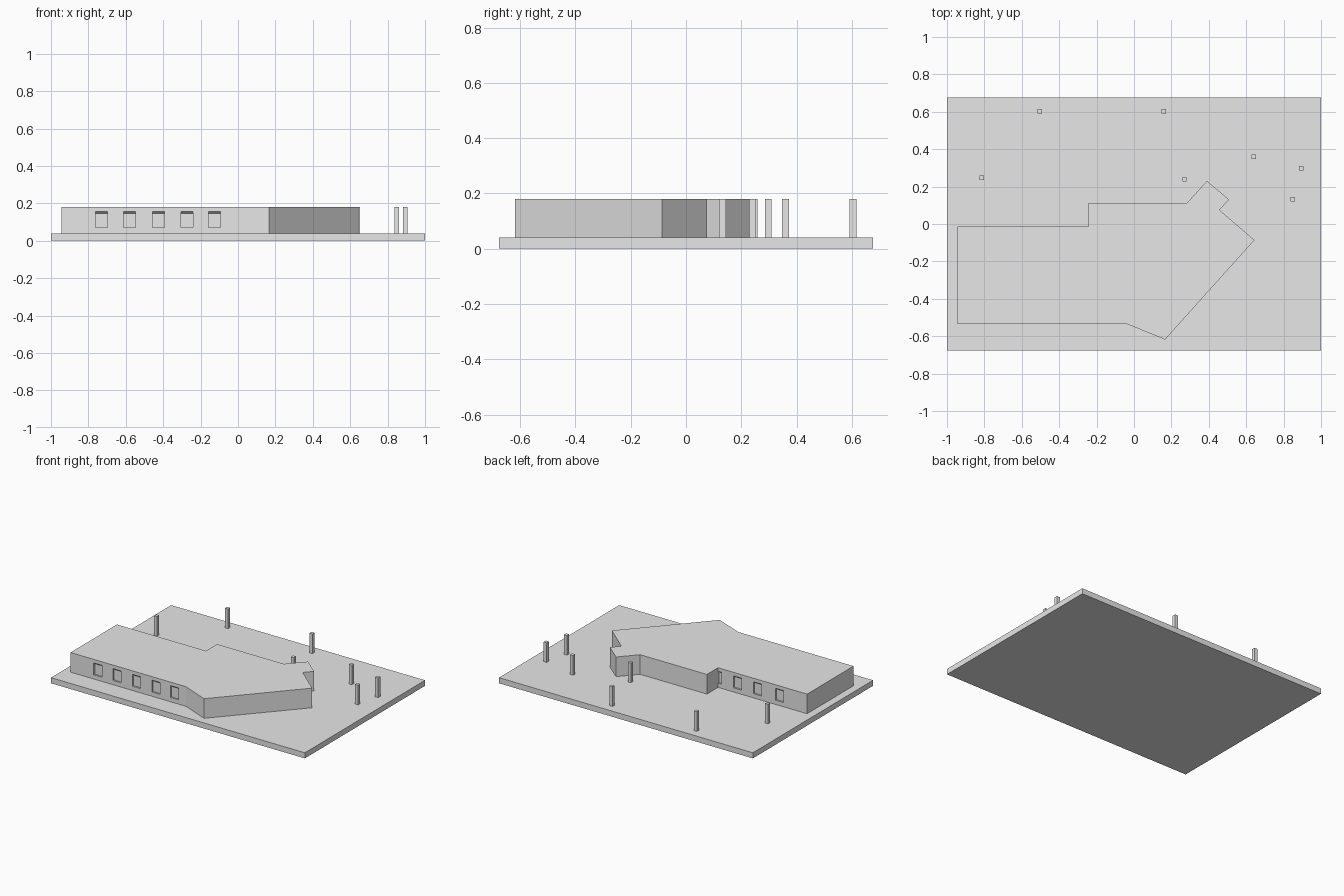
import bpy
import bmesh
from mathutils import Vector

cube = bpy.data.objects.get("Cube")
if cube:
    bpy.data.objects.remove(cube, do_unlink=True)

BASE_TOP, ROOF = 0.04, 0.18

# One plain grey for the whole site model
grey = bpy.data.materials.new("plain_grey")
grey.use_nodes = True
grey.diffuse_color = (0.8, 0.8, 0.8, 1)
grey.node_tree.nodes["Principled BSDF"].inputs["Base Color"].default_value = (0.8, 0.8, 0.8, 1)


def add_prism(bm, outline, offset):
    """Extrude a closed 3D outline by an offset into a solid."""
    face = bm.faces.new([bm.verts.new(p) for p in outline])
    result = bmesh.ops.extrude_face_region(bm, geom=[face], use_keep_orig=True)
    moved = [v for v in result["geom"] if isinstance(v, bmesh.types.BMVert)]
    bmesh.ops.translate(bm, verts=moved, vec=Vector(offset))


def finish(bm, name):
    bmesh.ops.recalc_face_normals(bm, faces=bm.faces)
    mesh = bpy.data.meshes.new(name)
    bm.to_mesh(mesh)
    bm.free()
    mesh.materials.append(grey)
    obj = bpy.data.objects.new(name, mesh)
    bpy.context.collection.objects.link(obj)
    return obj


def prism(name, plan, bottom, top):
    bm = bmesh.new()
    add_prism(bm, [(x, y, bottom) for x, y in plan], (0, 0, top - bottom))
    return finish(bm, name)


def rectangle(cx, cy, hx, hy):
    return [(cx - hx, cy - hy), (cx + hx, cy - hy), (cx + hx, cy + hy), (cx - hx, cy + hy)]


# Ground slab
prism("ground_slab", rectangle(0, 0, 1, 0.676), 0, BASE_TOP)

# Building with a long wing, a stepped back and an angled end
FRONT, BACK, STEP = -0.535, -0.013, -0.243
building = prism("building", [
    (-0.945, FRONT), (-0.037, FRONT), (0.166, -0.618), (0.644, -0.086),
    (0.457, 0.075), (0.508, 0.131), (0.39, 0.23), (0.283, 0.112),
    (STEP, 0.112), (STEP, BACK), (-0.945, BACK)], BASE_TOP, ROOF)

# Shallow window niches with a sloping head, on the front and back walls
cut = bmesh.new()
HALF = 0.032


def add_niche(x0, x1, wall, out):
    profile = [(0.01, 0.07), (0.01, 0.155), (0, 0.155), (-0.012, 0.145), (-0.012, 0.07)]
    add_prism(cut, [(x0, wall + out * d, z) for d, z in profile], (x1 - x0, 0, 0))


for x in (-0.73, -0.58, -0.425, -0.272, -0.126):
    add_niche(x - HALF, x + HALF, FRONT, -1)
for x in (-0.728, -0.555, -0.396, -0.238):
    add_niche(x - HALF, min(x + HALF, STEP - 0.001), BACK, 1)

cutter = finish(cut, "window_cutter")
cutter.hide_render = True
mod = building.modifiers.new("windows", "BOOLEAN")
mod.operation = "DIFFERENCE"
mod.solver = "EXACT"
mod.object = cutter
bpy.context.view_layer.objects.active = building
bpy.ops.object.modifier_apply(modifier=mod.name)
bpy.data.objects.remove(cutter, do_unlink=True)

# Square posts around the yard
posts = [(-0.505, 0.604), (0.16, 0.604), (-0.815, 0.247), (0.27, 0.24),
         (0.641, 0.36), (0.85, 0.132), (0.893, 0.297)]
for i, (x, y) in enumerate(posts, 1):
    prism(f"post_{i}", rectangle(x, y, 0.012, 0.012), BASE_TOP, ROOF)
